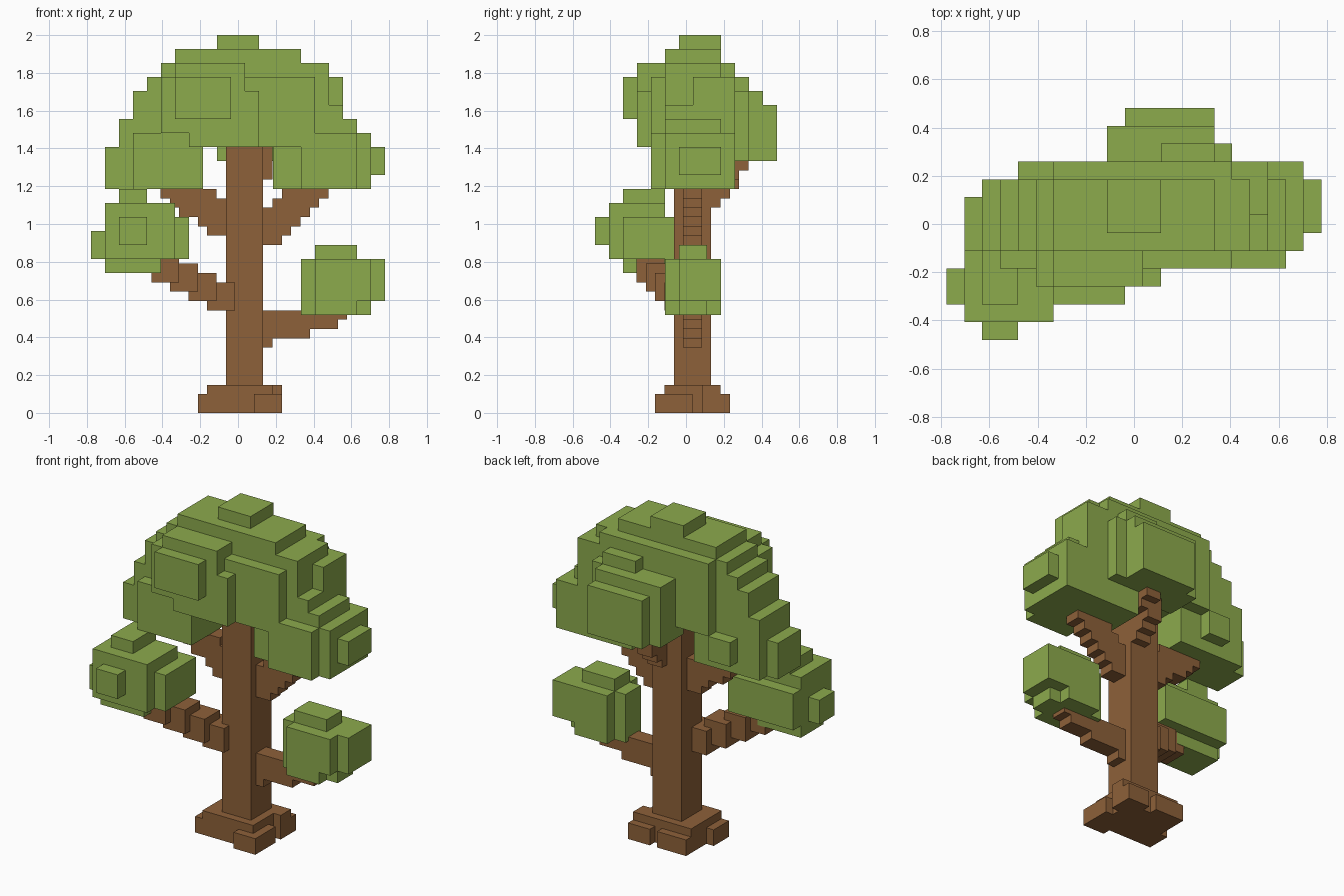
import bpy, bmesh
from mathutils import Vector


def material(name, rgb):
    m = bpy.data.materials.new(name)
    m.diffuse_color = (*rgb, 1)
    return m


BARK = material("brown bark", (0.270, 0.119, 0.041))
LEAF = material("leaf green", (0.264, 0.404, 0.073))

# Block size and grid origin for each kind of part
LEAF_GRID = (2 / 27, Vector((-0.7778, -0.4815, 0)))
WOOD_GRID = (2 / 40.5, Vector((-0.0642 - 5 * 2 / 40.5, -0.0642 - 5 * 2 / 40.5, 0)))


def blocks(name, mat, grid, boxes):
    """Joins boxes (x0, x1, y0, y1, z0, z1), snapped to the grid, into one outer shell."""
    size, origin = grid
    cells = set()
    for b in boxes:
        r = [range(round((b[2 * a] - origin[a]) / size), round((b[2 * a + 1] - origin[a]) / size))
             for a in range(3)]
        cells |= {(i, j, k) for i in r[0] for j in r[1] for k in r[2]}
    bm = bmesh.new()
    verts = {}
    for c in sorted(cells):
        for axis in range(3):
            u, v = (axis + 1) % 3, (axis + 2) % 3
            for side in (0, 1):
                near = list(c)
                near[axis] += 2 * side - 1
                if tuple(near) in cells:
                    continue
                face = []
                for du, dv in ((0, 0), (1, 0), (1, 1), (0, 1)):
                    p = list(c)
                    p[axis] += side
                    p[u] += du
                    p[v] += dv
                    p = tuple(p)
                    if p not in verts:
                        verts[p] = bm.verts.new(origin + Vector(p) * size)
                    face.append(verts[p])
                bm.faces.new(face if side else face[::-1])
    bmesh.ops.dissolve_limit(bm, angle_limit=0.01, verts=bm.verts[:], edges=bm.edges[:])
    mesh = bpy.data.meshes.new(name)
    bm.to_mesh(mesh)
    bm.free()
    mesh.materials.append(mat)
    bpy.context.collection.objects.link(bpy.data.objects.new(name, mesh))


# Trunk and root flare
blocks("trunk", BARK, WOOD_GRID, [(-.065, .13, -.065, .13, 0, 1.53)])
blocks("roots", BARK, WOOD_GRID, [
    (-.16, .18, -.11, .18, 0, .148),
    (-.21, -.16, -.11, .033, 0, .10),
    (.085, .23, -.16, .033, 0, .10),
    (.085, .23, .085, .23, 0, .10),
    (-.16, .033, .085, .23, 0, .10),
    (.13, .23, .085, .18, 0, .148),
])

# Branches, as stepped runs of blocks
blocks("low_right_branch", BARK, WOOD_GRID, [
    (.13, .18, -.016, .082, .346, .54),
    (.13, .38, -.016, .082, .395, .54),
    (.18, .525, -.016, .082, .445, .54),
    (.38, .575, -.016, .082, .494, .59),
])
blocks("low_left_branch", BARK, WOOD_GRID, [
    (-.06 - .1 * i, .085 - .1 * i, -.065 - .049 * i, .082 - .049 * i,
     .494 + .0494 * i, .642 + .0494 * i) for i in range(1, 5)
])
blocks("high_left_branch", BARK, WOOD_GRID, [
    (-.16, -.065, -.016, .082, .938, 1.136),
    (-.21, -.11, -.016, .082, .988, 1.185),
    (-.31, -.16, -.016, .082, 1.037, 1.185),
    (-.36, -.21, -.016, .082, 1.086, 1.235),
    (-.41, -.26, -.016, .082, 1.136, 1.235),
])
blocks("high_right_branch", BARK, WOOD_GRID, [
    (.13 + .049 * i, .23 + .049 * i, -.016, .082, .889 + .0494 * i, 1.086 + .0494 * i)
    for i in range(6)
])
blocks("back_branch", BARK, WOOD_GRID, [
    (.033, .13 + .049 * (i > 2), .13, .18 + .049 * min(i, 2), 1.086 + .0494 * i, 1.284 + .0494 * i)
    for i in range(4)
] + [(.082, .18, .18, .33, 1.284, 1.433)])

# Two small low leaf clumps
blocks("low_right_leaves", LEAF, LEAF_GRID, [
    (.41, .63, -.11, .185, .52, .815),
    (.33, .41, -.036, .11, .52, .815),
    (.63, .70, -.11, .185, .59, .815),
    (.63, .70, -.036, .11, .52, .59),
    (.70, .77, -.036, .185, .59, .815),
    (.41, .63, -.036, .11, .815, .89),
])
blocks("low_left_leaves", LEAF, LEAF_GRID, [
    (-.70, -.33, -.41, -.11, .815, 1.11),
    (-.70, -.41, -.33, -.11, .74, .815),
    (-.77, -.70, -.33, -.185, .815, .96),
    (-.63, -.48, -.48, -.41, .89, 1.037),
    (-.63, -.48, -.33, -.11, 1.11, 1.185),
    (-.33, -.26, -.33, -.036, .815, 1.037),
    (-.70, -.33, -.11, -.036, .815, 1.037),
])

# Crown: a stacked middle with a bulge on each side
blocks("crown_middle", LEAF, LEAF_GRID, [
    (-.11, .11, -.036, .185, 1.92, 2.0),
    (-.33, .33, -.11, .185, 1.85, 1.926),
    (-.41, .48, -.11, .185, 1.78, 1.85),
    (-.33, .41, .185, .26, 1.407, 1.85),
    (-.48, .48, -.11, .185, 1.482, 1.778),
    (-.33, .26, -.185, .26, 1.407, 1.482),
    (-.55, -.48, -.11, .185, 1.482, 1.704),
    (.41, .55, .036, .26, 1.482, 1.778),
    (.48, .55, -.11, .036, 1.482, 1.63),
])
blocks("crown_left", LEAF, LEAF_GRID, [
    (-.63, -.185, -.11, .185, 1.185, 1.556),
    (-.55, -.185, -.185, .185, 1.185, 1.482),
    (-.70, -.63, -.11, .11, 1.185, 1.407),
    (-.48, -.33, .185, .26, 1.26, 1.407),
])
blocks("crown_right", LEAF, LEAF_GRID, [
    (.185, .70, -.11, .26, 1.185, 1.482),
    (.33, .63, -.185, -.11, 1.185, 1.482),
    (.70, .77, -.036, .185, 1.26, 1.407),
    (.33, .63, -.11, .185, 1.482, 1.556),
])
blocks("crown_front", LEAF, LEAF_GRID, [
    (-.33, -.036, -.33, -.185, 1.556, 1.778),
    (-.41, .036, -.26, -.11, 1.482, 1.778),
    (-.33, .036, -.26, -.11, 1.778, 1.85),
    (-.26, .11, -.26, -.11, 1.407, 1.704),
    (.036, .41, -.185, -.11, 1.407, 1.778),
])
blocks("crown_back", LEAF, LEAF_GRID, [
    (-.11, .33, .185, .41, 1.333, 1.704),
    (-.036, .33, .41, .48, 1.333, 1.63),
    (.33, .41, .11, .33, 1.333, 1.704),
    (.11, .33, .26, .33, 1.70, 1.778),
])
